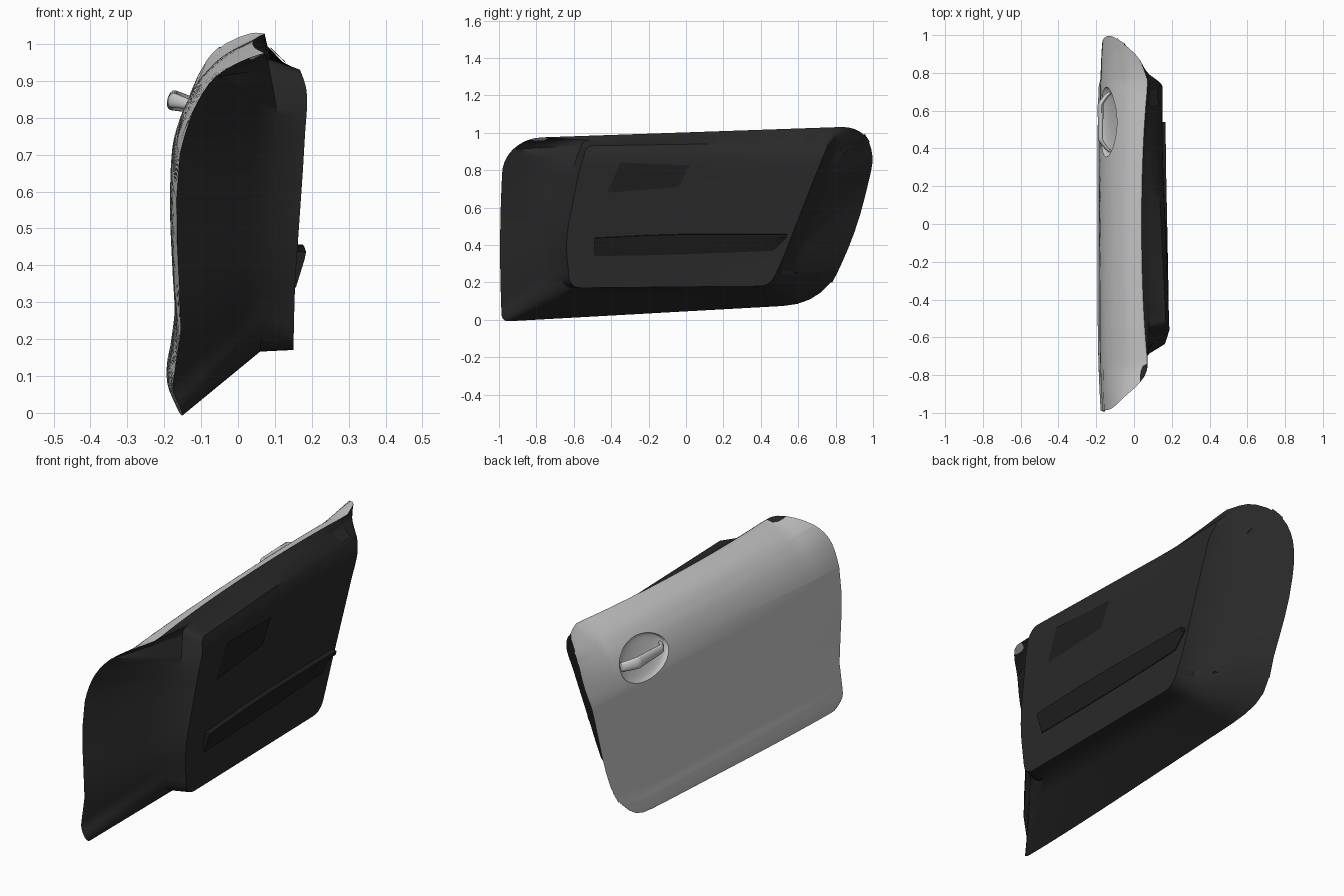
import bpy, bmesh, math
from mathutils import Vector, Matrix

if "Cube" in bpy.data.objects:
    bpy.data.objects.remove(bpy.data.objects["Cube"])


def material(name, v):
    m = bpy.data.materials.new(name)
    m.diffuse_color = (v, v, v, 1)
    m.use_nodes = True
    m.node_tree.nodes["Principled BSDF"].inputs["Base Color"].default_value = m.diffuse_color
    return m


dark = material("dark_trim", .022)
black = material("black_insert", .013)


def interp(pts, t):
    """Smooth interpolation through (t, value) pairs."""
    if t <= pts[0][0]:
        return pts[0][1]
    if t >= pts[-1][0]:
        return pts[-1][1]
    slope = lambda a, b: (pts[b][1] - pts[a][1]) / (pts[b][0] - pts[a][0])
    last = len(pts) - 1
    i = next(k for k in range(last) if t <= pts[k + 1][0])
    h = pts[i + 1][0] - pts[i][0]
    u = (t - pts[i][0]) / h
    m0 = slope(max(i - 1, 0), i + 1) * h
    m1 = slope(i, min(i + 2, last)) * h
    return ((2*u**3 - 3*u*u + 1) * pts[i][1] + (u**3 - 2*u*u + u) * m0
            + (3*u*u - 2*u**3) * pts[i + 1][1] + (u**3 - u*u) * m1)


# Side profiles: x of the outer skin and of the trim face by height
SKIN = [(.03, -.166), (.1, -.193), (.18, -.182), (.27, -.172), (.4, -.178), (.55, -.184), (.7, -.179),
        (.78, -.16), (.85, -.13), (.9, -.097), (.95, -.047), (1.0, .04)]
FACE = [(.17, .15), (.35, .155), (.5, .165), (.75, .182), (.87, .188), (.95, .165)]


def skin_x(y, z):
    zz = z - .035 * y
    top = min(max(zz, 0), 1)**12
    ends = .05 * min(y * y, .55) - .4 * max(abs(y) - .76, 0)
    return interp(SKIN, zz) + .018 * y**4 + ends * top


def face_x(y, z):
    t = min(max(y + .6, 0), 1)
    return interp(FACE, z) - .045 * t * z


def rounded(corners, n=5, m=24):
    """Closed loop with softened corners; each corner is (x, y, z, cut length)."""
    out, k = [], len(corners)
    P = [Vector(c[:3]) for c in corners]
    cut = [c[3] for c in corners]
    for i in range(k):
        prev, p, nxt = P[i - 1], P[i], P[(i + 1) % k]
        a = p + (prev - p).normalized() * cut[i]
        b = p + (nxt - p).normalized() * cut[i]
        for j in range(n + 1):
            u = j / n
            out.append(a * (1-u)**2 + p * 2*u*(1-u) + b * u*u)
        c = nxt + (p - nxt).normalized() * cut[(i + 1) % k]
        out += [b.lerp(c, j / m) for j in range(1, m)]
    return out


def to_object(name, bm, mat=None, angle=30):
    me = bpy.data.meshes.new(name)
    bm.to_mesh(me)
    bm.free()
    ob = bpy.data.objects.new(name, me)
    bpy.context.collection.objects.link(ob)
    if mat:
        me.materials.append(mat)
    bpy.ops.object.select_all(action='DESELECT')
    ob.select_set(True)
    bpy.context.view_layer.objects.active = ob
    bpy.ops.object.shade_smooth_by_angle(angle=math.radians(angle))
    return ob


def build(name, loops, mat=None, facing=None, centre=None, capped=False, angle=30):
    """Bridge closed loops into a surface; centre closes the last loop with a fan."""
    bm = bmesh.new()
    rows = [[bm.verts.new(p) for p in loop] for loop in loops]
    n = len(rows[0])
    for a, b in zip(rows, rows[1:]):
        for i in range(n):
            bm.faces.new((a[i], a[(i+1) % n], b[(i+1) % n], b[i]))
    if centre is not None:
        c = bm.verts.new(centre)
        for i in range(n):
            bm.faces.new((rows[-1][i], rows[-1][(i+1) % n], c))
    if capped:
        bm.faces.new(rows[0])
        bm.faces.new(rows[-1])
    bmesh.ops.recalc_face_normals(bm, faces=bm.faces)
    if facing and sum(f.normal.x * f.calc_area() for f in bm.faces) * facing < 0:
        bmesh.ops.reverse_faces(bm, faces=bm.faces)
    return to_object(name, bm, mat, angle)


# Door outline, trim base and trim face: matching corners
edge = rounded([(0, -.985, -.01, .04), (0, .72, .085, .2), (0, .90, .42, .25), (0, 1.015, .90, .11),
                (0, .93, 1.034, .1), (0, -.86, .972, .09), (0, -.98, .86, .08), (0, -1.0, .4, .3)])
edge = [Vector((skin_x(p.y, p.z), p.y, p.z)) for p in edge]
base = rounded([(.06, -.665, .165, .09), (.06, .47, .18, .07), (.06, .54, .32, .05), (.075, .71, .73, .05),
                (.08, .80, .995, .03), (.08, -.55, .96, .03), (.11, -.61, .80, .05), (.08, -.695, .43, .1)])
face = rounded([(0, -.62, .17, .06), (0, .45, .18, .06), (0, .515, .32, .05), (0, .675, .73, .05),
                (0, .765, .95, .03), (0, -.53, .93, .03), (0, -.57, .80, .05), (0, -.645, .43, .1)])

# Outer skin: loops blend from the outline to the oval handle recess, then dish inward
HY, HZ = .54, .825
HX = skin_x(HY, HZ)
oval = []
for p in edge:
    a = math.atan2((p.z - HZ) / .095, (p.y - HY) / .185)
    oval.append((HY + .185 * math.cos(a), HZ + .095 * math.sin(a)))
skin = []
for k in range(45):
    t = k / 44
    pts = [(p.y + (q[0] - p.y) * t, p.z + (q[1] - p.z) * t) for p, q in zip(edge, oval)]
    skin.append([Vector((skin_x(y, z), y, z)) for y, z in pts])
for s in (.97, .9, .8, .65, .45, .2):
    pts = [(HY + (y - HY) * s, HZ + (z - HZ) * s) for y, z in oval]
    skin.append([Vector((skin_x(y, z) + .035 * (1 - s * s)**.5, y, z)) for y, z in pts])
build("outer_skin", skin, facing=-1, centre=(HX + .035, HY, HZ))


# Inner trim: sloping surround, stepped wall and panel face
trim = [[a.lerp(b, t / 4) for a, b in zip(edge, base)] for t in range(5)]
for k in range(16):
    pts = [(p.y * (1 - k / 16), .55 + (p.z - .55) * (1 - k / 16)) for p in face]
    trim.append([Vector((face_x(y, z), y, z)) for y, z in pts])
build("inner_trim", trim, dark, facing=1, centre=(face_x(0, .55), 0, .55), angle=35)

# Pull handle: arched bar, thicker at the rear
tilt = math.atan2(skin_x(HY, HZ + .04) - skin_x(HY, HZ - .04), .08)
place = Matrix.Translation((HX, HY, HZ)) @ Matrix.Rotation(tilt * .6, 4, 'Y')
rings = []
for i in range(25):
    u = i / 24
    bow = min(1, math.sin(math.pi * u) * 1.7)**.8
    h, w = (.018 + .012 * u) * (.7 + .3 * bow), .012 + .003 * u
    rings.append([place @ Vector((.02 - .054 * bow + w * math.cos(a), .315 * (u - .5), .015 + h * math.sin(a)))
                  for a in (k * math.tau / 16 for k in range(16))])
build("door_handle", rings, capped=True, angle=40)

# Armrest wedge along the panel
sections = []
for y, top, bot in ((-.49, .44, .34), (-.2, .455, .345), (0, .46, .35), (.25, .46, .36),
                    (.47, .46, .37), (.54, .46, .44)):
    x = face_x(y, top)
    sections.append([(x - .02, y, top), (x + .026, y, top - .004), (x + .022, y, top - .024),
                     (face_x(y, bot) + .004, y, bot), (face_x(y, bot) - .02, y, bot)])
build("armrest", sections, black, capped=True)


def patch(name, corners, mat, on_face):
    """Small four-cornered insert, optionally draped on the panel face."""
    a, b, c, d = (Vector(p) for p in corners)
    bm = bmesh.new()
    bmesh.ops.create_grid(bm, x_segments=6, y_segments=6, size=.5)
    for v in bm.verts:
        s, t = v.co.x + .5, v.co.y + .5
        p = a.lerp(b, s).lerp(d.lerp(c, s), t)
        if on_face:
            p.x = face_x(p.y, p.z) + .004
        v.co = p
    to_object(name, bm, mat)


# Upper panel insert and small plate on the rear sill
patch("panel_insert", [(0, -.42, .68), (0, -.04, .71), (0, .02, .825), (0, -.35, .84)], black, True)
patch("sill_plate", [(.129, .63, .949), (.127, .71, .953), (.088, .71, .991), (.088, .63, .988)], dark, False)
